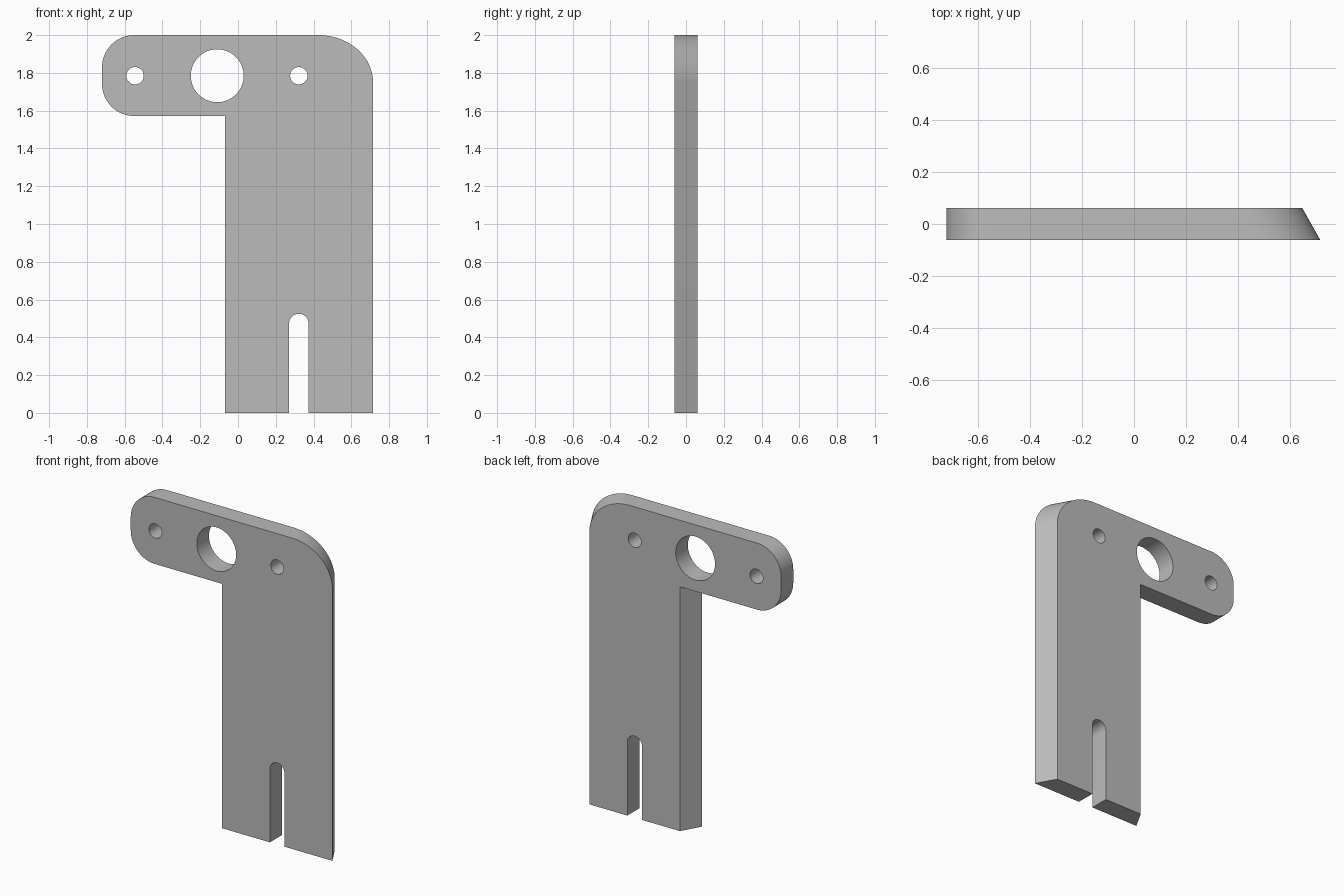
import bpy, bmesh
from math import sin, cos, pi

if "Cube" in bpy.data.objects:
    bpy.data.objects.remove(bpy.data.objects["Cube"], do_unlink=True)

HALF = 0.062      # half the plate thickness
SLANT = 0.07      # how far the leg's side faces lean in towards the back
HOLE_Z = 1.785

grey = bpy.data.materials.new("plain grey")
grey.use_nodes = True
grey.diffuse_color = (0.5, 0.5, 0.5, 1)
grey.node_tree.nodes["Principled BSDF"].inputs["Base Color"].default_value = grey.diffuse_color


def arc(cx, cz, rx, rz, start, end, steps=16):
    """Points on an elliptical arc, angles in quarter turns."""
    angles = [(start + (end - start) * i / steps) * pi / 2 for i in range(steps + 1)]
    return [(cx + rx * cos(a), cz + rz * sin(a)) for a in angles]


def outline(inset):
    """Bracket outline, with the leg's sides moved in by inset."""
    left, right = -0.07 + inset, 0.715 - inset
    pts = [(left, 0), (0.27, 0)]
    pts += arc(0.322, 0.473, 0.052, 0.052, 2, 0)            # slot
    pts += [(0.374, 0), (right, 0)]
    pts += arc(right - 0.29, 1.75, 0.29, 0.25, 0, 1, 24)    # large corner
    pts += arc(-0.55, 1.83, 0.17, 0.17, 1, 2)               # arm end
    pts += arc(-0.55, 1.742, 0.17, 0.17, 2, 3)
    pts += [(left, 1.572)]
    return pts


# Plate: front and back outlines joined by side faces
bm = bmesh.new()
front = [bm.verts.new((x, -HALF, z)) for x, z in outline(0)]
back = [bm.verts.new((x, HALF, z)) for x, z in outline(SLANT)]
bm.faces.new(front)
bm.faces.new(back[::-1])
for i in range(len(front)):
    j = (i + 1) % len(front)
    bm.faces.new((front[j], front[i], back[i], back[j]))
bmesh.ops.recalc_face_normals(bm, faces=bm.faces)
mesh = bpy.data.meshes.new("bracket_plate")
bm.to_mesh(mesh)
bm.free()
mesh.materials.append(grey)
plate = bpy.data.objects.new("bracket_plate", mesh)
bpy.context.collection.objects.link(plate)

# Round holes through the arm
for x, radius in ((-0.545, 0.046), (-0.11, 0.14), (0.322, 0.046)):
    bpy.ops.mesh.primitive_cylinder_add(vertices=64, radius=radius, depth=1,
                                        location=(x, 0, HOLE_Z), rotation=(pi / 2, 0, 0))
    cutter = bpy.context.object
    cutter.name = "hole_cutter"
    cutter.hide_render = True
    cutter.data.materials.append(grey)
    cut = plate.modifiers.new("hole", 'BOOLEAN')
    cut.operation = 'DIFFERENCE'
    cut.solver = 'EXACT'
    cut.object = cutter
    bpy.context.view_layer.objects.active = plate
    bpy.ops.object.modifier_apply(modifier=cut.name)
    bpy.data.objects.remove(cutter, do_unlink=True)

# Smooth the curved walls, keep the edges sharp
bpy.ops.object.select_all(action='DESELECT')
plate.select_set(True)
bpy.context.view_layer.objects.active = plate
bpy.ops.object.shade_smooth_by_angle(angle=pi / 6)
